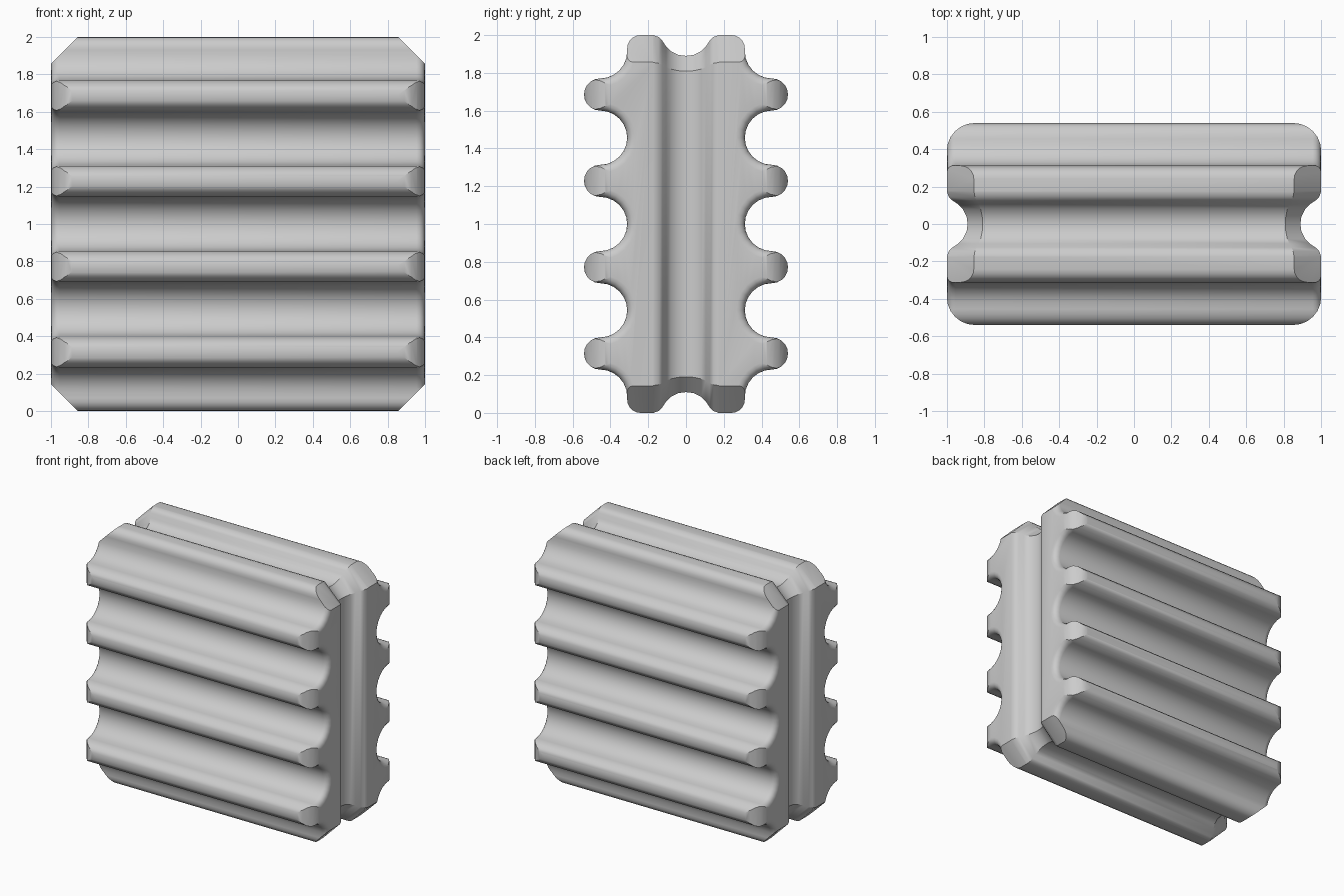
import bpy, bmesh
from math import sin, cos, pi, sqrt
from mathutils import Vector

if "Cube" in bpy.data.objects:
    bpy.data.objects.remove(bpy.data.objects["Cube"])


def loft(name, rings):
    """Closed solid from a list of equal-length point rings."""
    bm = bmesh.new()
    loops = [[bm.verts.new(p) for p in ring] for ring in rings]
    for a, b in zip(loops, loops[1:]):
        for i in range(len(a)):
            j = (i + 1) % len(a)
            bm.faces.new((a[i], a[j], b[j], b[i]))
    bm.faces.new(loops[0])
    bm.faces.new(loops[-1])
    bmesh.ops.recalc_face_normals(bm, faces=bm.faces)
    mesh = bpy.data.meshes.new(name)
    bm.to_mesh(mesh)
    bm.free()
    obj = bpy.data.objects.new(name, mesh)
    bpy.context.collection.objects.link(obj)
    return obj


def arc(cy, cz, r, a0, a1, n):
    return [(cy + r * cos(a0 + (a1 - a0) * i / n),
             cz + r * sin(a0 + (a1 - a0) * i / n)) for i in range(n + 1)]


# Side profile, z measured from mid height: ribs and valleys are half circles
PITCH, RIB = 0.457, 0.085
VALLEY = PITCH / 2 - RIB
CY = 0.455
half = arc(0.2415, -0.93, 0.07, -pi / 2, 0, 5)
half += arc(CY, -2 * PITCH, VALLEY, pi, pi / 2, 6)
for k in range(4):
    z = (k - 1.5) * PITCH
    half += arc(CY, z, RIB, -pi / 2, pi / 2, 10)[1:]
    if k < 3:
        half += arc(CY, z + PITCH / 2, VALLEY, -pi / 2, -3 * pi / 2, 12)[1:]
half += arc(CY, 2 * PITCH, VALLEY, -pi / 2, -pi, 6)[1:]
half += arc(0.2415, 0.93, 0.07, 0, pi / 2, 5)
profile = [Vector(p) for p in half + [(-y, z) for y, z in reversed(half)]]


def inset(points, d):
    out = []
    for i, p in enumerate(points):
        t = ((p - points[i - 1]).normalized()
             + (points[(i + 1) % len(points)] - p).normalized()).normalized()
        out.append(p + d * Vector((-t.y, t.x)))
    return out


# Ribbed body, extruded along x with rounded ends
R = 0.045
steps = [(1 - R + R * sin(a), R * (1 - cos(a))) for a in (i * pi / 8 for i in range(5))]
stations = [(-x, d) for x, d in reversed(steps)] + steps
body = loft("ribbed_block", [[(x, p.x, p.y + 1) for p in inset(profile, d)]
                             for x, d in stations])

# Octagonal envelope along y: perimeter groove and rounded rib ends
edge = [(0.04, 0.105), (0.08, 0.085), (0.105, 0.06), (0.125, 0.03),
        (0.145, 0.01), (0.175, -0.001)]
edge += [(0.39 + 0.15 * sin(a), 0.15 * (1 - cos(a)) - 0.001)
         for a in (i * pi / 12 for i in range(7))] + [(0.56, 0.17)]
edge = [(-y, d) for y, d in reversed(edge)] + [(0, 0.11)] + edge


def octagon(y, d):
    a, b = 1 - d, 0.855 - (sqrt(2) - 1) * d
    return [(x, y, z + 1) for x, z in ((a, -b), (a, b), (b, a), (-b, a),
                                       (-a, b), (-a, -b), (-b, -a), (b, -a))]


envelope = loft("envelope_cutter", [octagon(y, d) for y, d in edge])
envelope.hide_render = True

# Trim the ribbed body to the envelope
mod = body.modifiers.new("trim", 'BOOLEAN')
mod.operation = 'INTERSECT'
mod.solver = 'EXACT'
mod.object = envelope
bpy.context.view_layer.objects.active = body
body.select_set(True)
bpy.ops.object.modifier_apply(modifier=mod.name)
bpy.data.objects.remove(envelope)
bpy.ops.object.shade_smooth_by_angle(angle=pi / 6)
